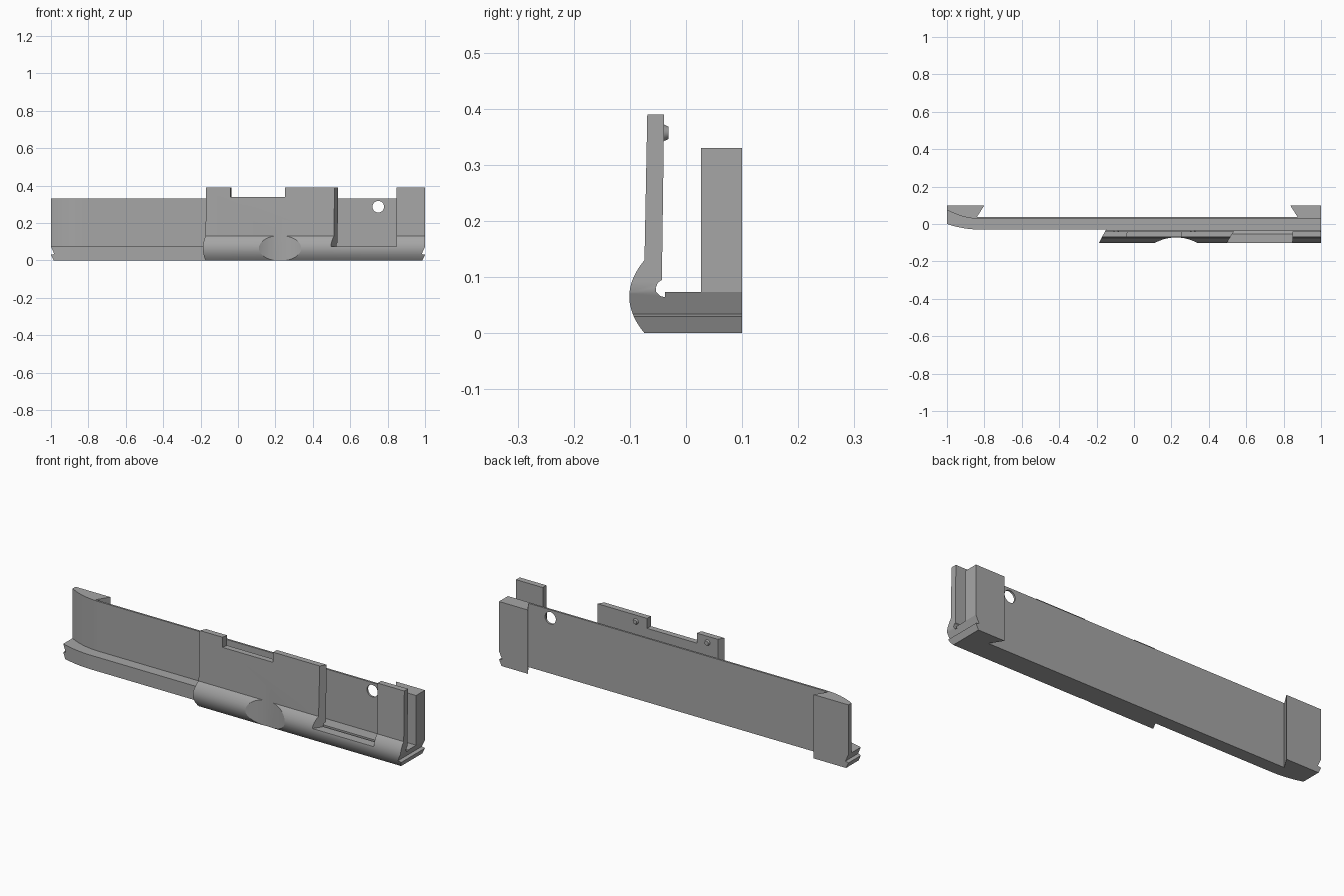
import bpy, bmesh, math
from mathutils import Vector, Matrix

cube = bpy.data.objects.get("Cube")
if cube:
    bpy.data.objects.remove(cube)

grey = bpy.data.materials.new("plain grey")
grey.use_nodes = True
shade = (0.38, 0.38, 0.38, 1)
grey.diffuse_color = shade
grey.node_tree.nodes["Principled BSDF"].inputs["Base Color"].default_value = shade


def prism(name, start, end):
    """Solid between two matching loops of 3D points."""
    bm = bmesh.new()
    a = [bm.verts.new(p) for p in start]
    b = [bm.verts.new(p) for p in end]
    bm.faces.new(a)
    bm.faces.new(b)
    for i in range(len(a)):
        j = (i + 1) % len(a)
        bm.faces.new((a[i], a[j], b[j], b[i]))
    bmesh.ops.recalc_face_normals(bm, faces=bm.faces)
    mesh = bpy.data.meshes.new(name)
    bm.to_mesh(mesh)
    bm.free()
    mesh.materials.append(grey)
    obj = bpy.data.objects.new(name, mesh)
    bpy.context.collection.objects.link(obj)
    return obj


def upright(name, plan, low, high):
    return prism(name, [(x, y, low) for x, y in plan], [(x, y, high) for x, y in plan])


def disc(cx, cy, r, n=48):
    return [(cx + r * math.cos(math.tau * i / n), cy + r * math.sin(math.tau * i / n))
            for i in range(n)]


def cut(target, cutter):
    mod = target.modifiers.new(cutter.name, 'BOOLEAN')
    mod.operation = 'DIFFERENCE'
    mod.solver = 'EXACT'
    mod.object = cutter
    cutter.hide_render = True
    cutter.hide_set(True)


def smooth(obj):
    """Apply the cuts, then shade round surfaces smooth."""
    bpy.ops.object.select_all(action='DESELECT')
    obj.select_set(True)
    bpy.context.view_layer.objects.active = obj
    for mod in list(obj.modifiers):
        bpy.ops.object.modifier_apply(modifier=mod.name)
    bpy.ops.object.shade_smooth_by_angle(angle=math.radians(25))


FLOOR, BACK = 0.073, 0.10

# Shared rear outline: thin wall with a dovetail block at each end
rear = [(1, BACK), (0.835, BACK), (0.875, 0.037), (-0.84, 0.037), (-0.8, BACK), (-1, BACK)]


def front_edge(y, sweep):
    """Straight front edge that sweeps back at the right-hand tip."""
    curve = [(-1 + 0.18 * i / 10, y + sweep * (1 - i / 10) ** 2) for i in range(11)]
    return curve + [(1, y)]


base = upright("base_rail", front_edge(-0.03, 0.03) + rear, 0, FLOOR)
wall = upright("back_wall", front_edge(0.027, 0.048) + rear, FLOOR, 0.33)

# Round hole through the wall
hole = disc(0.75, 0.287, 0.031)
cut(wall, prism("hole_cutter", [(x, 0, z) for x, z in hole], [(x, 0.2, z) for x, z in hole]))

# Front cover: bulged lower edge, thin upright plate, round relief groove
bulge = [(-0.101 + 0.027 * abs(t) ** 2, 0.065 + 0.065 * t)
         for t in [i / 12 for i in range(-12, 13)]]
profile = [(-0.03, 0)] + bulge + [
    (-0.069, 0.39), (-0.039, 0.39), (-0.043, 0.095), (-0.05, 0.09), (-0.054, 0.081),
    (-0.053, 0.073), (-0.046, 0.066), (-0.037, 0.064), (-0.037, FLOOR), (-0.03, FLOOR)]
cover = prism("front_cover",
              [(-0.187 + (y + 0.1) * 0.53, y, z) for y, z in profile],
              [(1, y, z) for y, z in profile])

# Window, top notch and thumb scoop in the cover
cut(cover, upright("window_cutter",
                   [(0.49, -0.11), (0.847, -0.11), (0.847, -0.02), (0.547, -0.02)], FLOOR, 0.5))
cut(cover, upright("notch_cutter",
                   [(-0.05, -0.11), (0.25, -0.11), (0.25, -0.02), (-0.03, -0.02)], 0.338, 0.5))
cut(cover, upright("scoop_cutter", disc(0.225, -0.306, 0.234, 128), -0.1, 0.5))

# Serrated end faces along the bottom
teeth = [(1, FLOOR), (0.982, 0.034), (1, 0.03), (0.986, 0), (0.98, -0.02), (1.05, -0.02), (1.05, FLOOR)]
for side, targets in ((1, (base, cover)), (-1, (base,))):
    cutter = prism("end_cutter", [(side * x, -0.2, z) for x, z in teeth],
                   [(side * x, 0.2, z) for x, z in teeth])
    for target in targets:
        cut(target, cutter)

for part in (base, wall, cover):
    smooth(part)

# Small tapered pegs inside the cover
for label, x in (("right", -0.095), ("left", 0.315)):
    wide, narrow = disc(x, 0.357, 0.016, 20), disc(x, 0.357, 0.011, 20)
    peg = prism(label + "_peg", [(px, -0.042, pz) for px, pz in wide],
                [(px, -0.031, pz) for px, pz in narrow])
    smooth(peg)

for obj in list(bpy.data.objects):
    if obj.name.endswith("_cutter") or "_cutter." in obj.name:
        bpy.data.objects.remove(obj)
